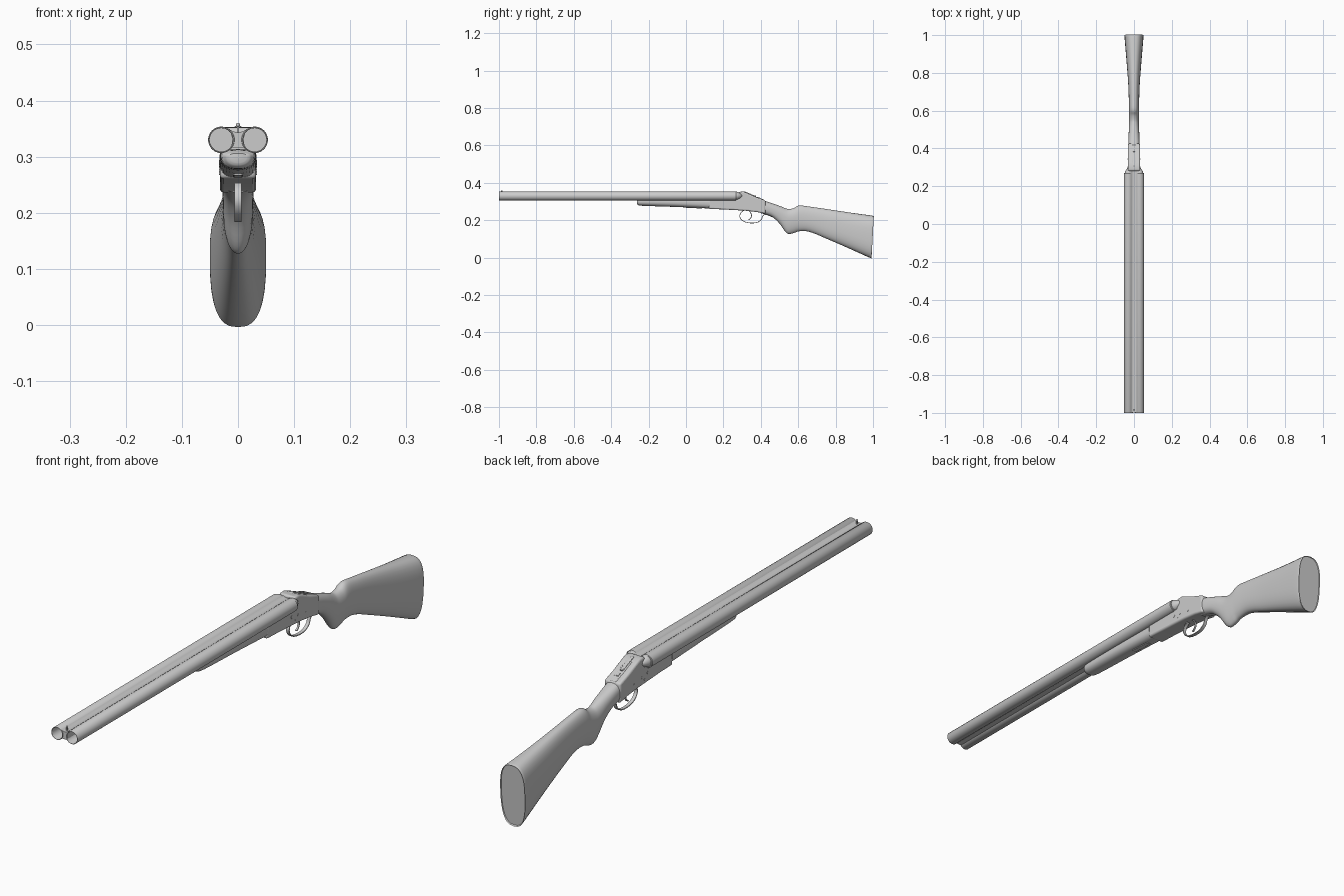
import bpy, bmesh, math
from mathutils import Vector


def finish(bm, name, angle=35, bevel=0):
    bmesh.ops.recalc_face_normals(bm, faces=bm.faces)
    me = bpy.data.meshes.new(name)
    bm.to_mesh(me)
    bm.free()
    ob = bpy.data.objects.new(name, me)
    bpy.context.collection.objects.link(ob)
    bpy.context.view_layer.objects.active = ob
    ob.select_set(True)
    bpy.ops.object.shade_smooth_by_angle(angle=math.radians(angle))
    ob.select_set(False)
    if bevel:
        b = ob.modifiers.new("bevel", 'BEVEL')
        b.width, b.segments, b.limit_method = bevel, 3, 'ANGLE'
    return ob


def smooth_path(pts, n=4):
    # Catmull-Rom through tuples of any length
    out = []
    for i in range(len(pts) - 1):
        a, b, c, d = (Vector(pts[max(0, min(j, len(pts) - 1))]) for j in range(i - 1, i + 3))
        for k in range(n):
            t = k / n
            out.append(b + 0.5 * t * ((c - a) + t * ((2 * a - 5 * b + 4 * c - d) + t * (3 * (b - c) + d - a))))
    return out + [Vector(pts[-1])]


def skin(bm, rings, caps=True):
    vs = [[bm.verts.new(p) for p in r] for r in rings]
    n = len(vs[0])
    for a, b in zip(vs, vs[1:]):
        for i in range(n):
            bm.faces.new((a[i], a[(i + 1) % n], b[(i + 1) % n], b[i]))
    if caps:
        bm.faces.new(vs[0])
        bm.faces.new(vs[-1])


def loft(name, stations, n=32, lean=0.0):
    # station: y, top, bottom, half width, widest height fraction, squareness
    rings = []
    for y, zt, zb, hw, f, e in smooth_path(stations):
        zc = zb + (zt - zb) * f
        ring = []
        for i in range(n):
            a = 2 * math.pi * i / n
            c, s = math.cos(a), math.sin(a)
            x = hw * math.copysign(abs(c) ** (2 / e), c)
            h = (zt - zc) if s > 0 else (zc - zb)
            z = zc + h * math.copysign(abs(s) ** (2 / e), s)
            k = max(0, (y - 0.7) / 0.3)
            ring.append((x, y - lean * k * (zt - z) / (zt - zb), z))
        rings.append(ring)
    bm = bmesh.new()
    skin(bm, rings)
    return finish(bm, name)


def lathe(name, prof, x, z, n=32, angle=35):
    # revolve (y, radius) points about an axis along y
    bm = bmesh.new()
    skin(bm, [[(x + r * math.cos(2 * math.pi * i / n), y, z + r * math.sin(2 * math.pi * i / n))
               for i in range(n)] for y, r in prof])
    return finish(bm, name, angle)


def plate(name, prof, hw, bevel=0, x=0):
    # side profile (y, z) extruded across x
    bm = bmesh.new()
    skin(bm, [[(x + s * hw, y, z) for y, z in prof] for s in (-1, 1)])
    return finish(bm, name, bevel=bevel)


def strap(name, path, hw, t):
    # flat bar swept along a (y, z) path
    pts = smooth_path(path)
    rings = []
    for i, p in enumerate(pts):
        d = (pts[min(i + 1, len(pts) - 1)] - pts[max(i - 1, 0)]).normalized()
        nrm = Vector((-d.y, d.x)) * t
        a, b = p + nrm, p - nrm
        rings.append([(-hw, *a), (hw, *a), (hw, *b), (-hw, *b)])
    bm = bmesh.new()
    skin(bm, rings)
    return finish(bm, name, bevel=0.0008)


# barrels and the rounded fences behind them
for side, s in (("left", -1), ("right", 1)):
    lathe(side + "_barrel", [(-0.7, 0.001), (-0.7, 0.0208), (-0.998, 0.0208), (-1, 0.0215),
                             (-1, 0.0228), (-0.999, 0.0234), (0.268, 0.0236), (0.27, 0.022)], s * 0.0297, 0.330)
    lathe(side + "_fence", [(0.255, 0.02), (0.272, 0.0215), (0.279, 0.019), (0.288, 0.014),
                            (0.298, 0.006), (0.3, 0.001)], s * 0.0275, 0.331)

# sunken rib joining the barrels
bm = bmesh.new()
rib = [(-0.014, 0.348), (-0.009, 0.345), (0, 0.343), (0.009, 0.345), (0.014, 0.348),
       (0.010, 0.331), (0.012, 0.316), (-0.012, 0.316), (-0.010, 0.331)]
skin(bm, [[(x, y, z) for x, z in rib] for y in (-0.998, 0.285)])
finish(bm, "barrel_rib")

# bead sight
bm = bmesh.new()
bmesh.ops.create_uvsphere(bm, u_segments=16, v_segments=10, radius=0.0038)
bmesh.ops.translate(bm, verts=bm.verts, vec=(0, -0.985, 0.3565))
finish(bm, "bead_sight")
plate("bead_post", [(-0.987, 0.342), (-0.983, 0.342), (-0.983, 0.356), (-0.987, 0.356)], 0.002)

# fore-end
loft("fore_end", [(-0.262, 0.306, 0.289, 0.016, 0.7, 2.2), (-0.255, 0.309, 0.281, 0.025, 0.7, 2.3),
                  (-0.225, 0.313, 0.277, 0.031, 0.7, 2.5), (-0.05, 0.313, 0.271, 0.033, 0.7, 2.6),
                  (0.125, 0.313, 0.263, 0.033, 0.65, 2.8)])
plate("fore_end_latch", [(0.0, 0.28), (0.085, 0.28), (0.085, 0.263), (0.0, 0.2665)], 0.009, 0.002)

# receiver
plate("receiver", [(0.122, 0.313), (0.279, 0.313), (0.281, 0.352), (0.308, 0.353), (0.33, 0.344),
                   (0.375, 0.324), (0.425, 0.306), (0.425, 0.235), (0.38, 0.244), (0.32, 0.251),
                   (0.2, 0.258), (0.122, 0.261)], 0.0325, 0.007)

# top lever, safety button and their tang
plate("top_tang", [(0.3, 0.345), (0.33, 0.3455), (0.375, 0.3255), (0.42, 0.309), (0.42, 0.30), (0.3, 0.33)], 0.012, 0.002)
plate("top_lever", [(0.298, 0.352), (0.312, 0.355), (0.36, 0.335), (0.375, 0.331), (0.37, 0.322), (0.3, 0.34)], 0.006, 0.002)
plate("safety_button", [(0.382, 0.325), (0.398, 0.320), (0.398, 0.31), (0.382, 0.315)], 0.005, 0.0015)

# side pins
for i, (y, z, r) in enumerate([(0.265, 0.288, 0.006), (0.30, 0.283, 0.004), (0.285, 0.27, 0.003), (0.345, 0.275, 0.003)]):
    a = [(y + r * math.cos(k * math.pi / 8), z + r * math.sin(k * math.pi / 8)) for k in range(16)]
    plate("side_pin_%d" % i, a, 0.0335)

# stock with grip, comb and butt
loft("stock", [(0.40, 0.312, 0.240, 0.0305, 0.5, 2.8), (0.43, 0.304, 0.233, 0.030, 0.5, 2.6),
               (0.465, 0.292, 0.218, 0.0285, 0.52, 2.4), (0.50, 0.280, 0.185, 0.0275, 0.58, 2.2),
               (0.53, 0.268, 0.143, 0.027, 0.62, 2.1), (0.55, 0.263, 0.130, 0.027, 0.62, 2.1),
               (0.577, 0.268, 0.135, 0.027, 0.6, 2.1), (0.605, 0.282, 0.144, 0.027, 0.55, 2.2),
               (0.66, 0.276, 0.141, 0.0275, 0.52, 2.3), (0.75, 0.263, 0.106, 0.031, 0.52, 2.4),
               (0.87, 0.245, 0.056, 0.040, 0.52, 2.5), (0.993, 0.228, 0.003, 0.050, 0.56, 2.7),
               (1.0, 0.225, 0.003, 0.048, 0.56, 2.7)], lean=0.012)

# butt rests on the ground plane
bpy.data.objects["stock"].location.z = -0.003

# trigger guard and trigger
strap("trigger_guard", [(0.31, 0.253), (0.293, 0.24), (0.288, 0.218), (0.305, 0.196), (0.34, 0.186),
                        (0.378, 0.188), (0.402, 0.203), (0.41, 0.222), (0.425, 0.231), (0.465, 0.217)], 0.0065, 0.0018)
strap("trigger", [(0.335, 0.252), (0.347, 0.238), (0.35, 0.222), (0.343, 0.208), (0.334, 0.203)], 0.0035, 0.002)
